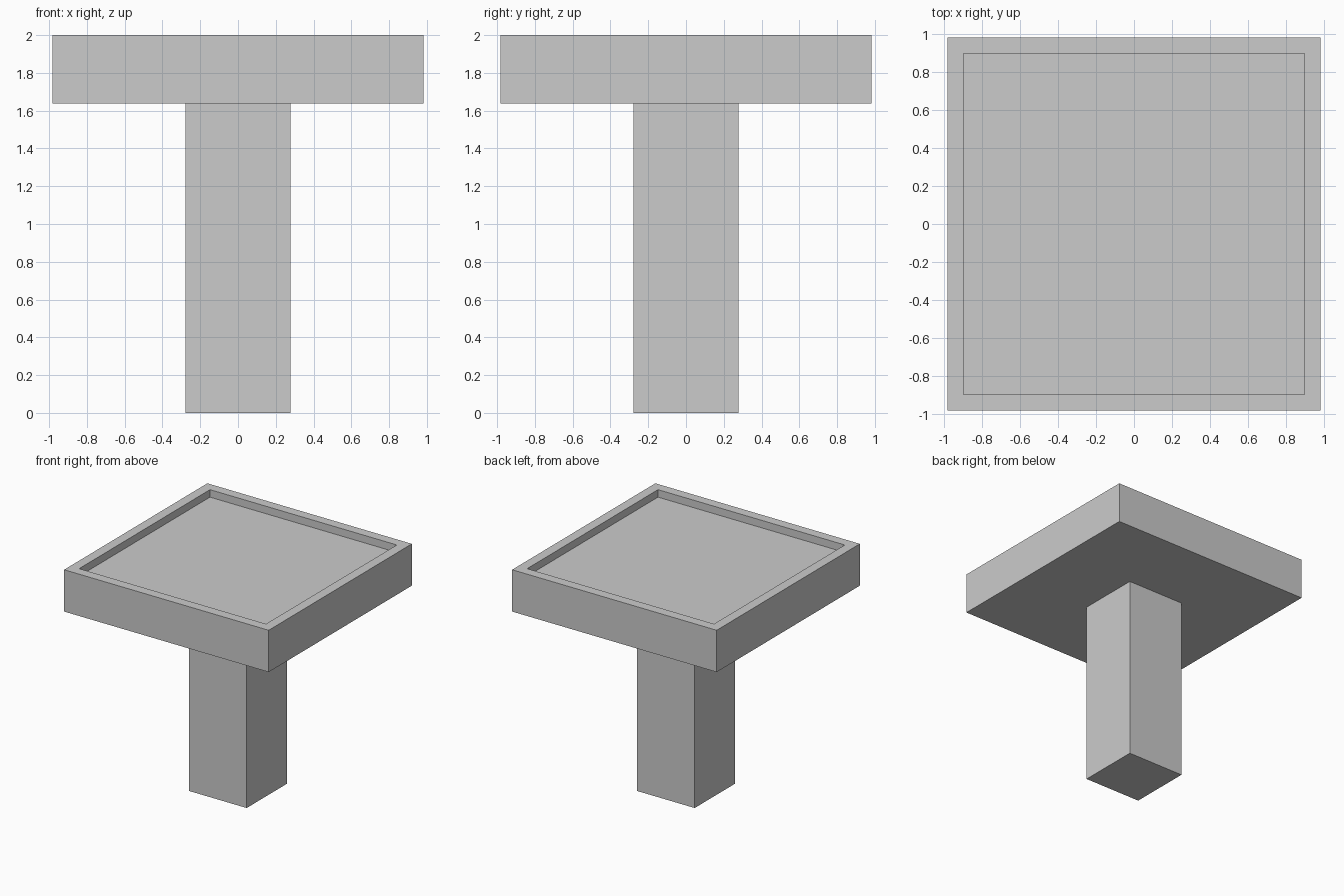
import bpy
import bmesh
from mathutils import Matrix

default_cube = bpy.data.objects.get("Cube")
if default_cube:
    bpy.data.objects.remove(default_cube, do_unlink=True)

# Single plain grey
GREY = (0.6, 0.6, 0.6, 1.0)
grey = bpy.data.materials.new("plain_grey")
grey.use_nodes = True
grey.diffuse_color = GREY
grey.node_tree.nodes["Principled BSDF"].inputs["Base Color"].default_value = GREY

SLAB_HALF, COLUMN_HALF = 0.982, 0.278
SLAB_BOTTOM, TOP = 1.637, 2.0
RIM_WIDTH, RECESS_DEPTH = 0.12, 0.065


def square_block(bm, half, z0, z1):
    """Add a square upright block and return its top face."""
    size = Matrix.Diagonal((2 * half, 2 * half, z1 - z0, 1))
    place = Matrix.Translation((0, 0, (z0 + z1) / 2))
    bmesh.ops.create_cube(bm, size=1, matrix=place @ size)
    return max(bm.faces, key=lambda f: f.calc_center_median().z)


def finish(bm, name):
    mesh = bpy.data.meshes.new(name)
    bm.to_mesh(mesh)
    bm.free()
    mesh.materials.append(grey)
    obj = bpy.data.objects.new(name, mesh)
    bpy.context.collection.objects.link(obj)
    return obj


# Square column
bm = bmesh.new()
square_block(bm, COLUMN_HALF, 0, SLAB_BOTTOM)
finish(bm, "column")

# Slab with a raised rim around a shallow sunken top
bm = bmesh.new()
top = square_block(bm, SLAB_HALF, SLAB_BOTTOM, TOP)
bmesh.ops.inset_individual(bm, faces=[top], thickness=RIM_WIDTH)
floor = bmesh.ops.extrude_discrete_faces(bm, faces=[top])["faces"][0]
bmesh.ops.translate(bm, verts=floor.verts, vec=(0, 0, -RECESS_DEPTH))
bmesh.ops.recalc_face_normals(bm, faces=bm.faces)
finish(bm, "tray_top")
